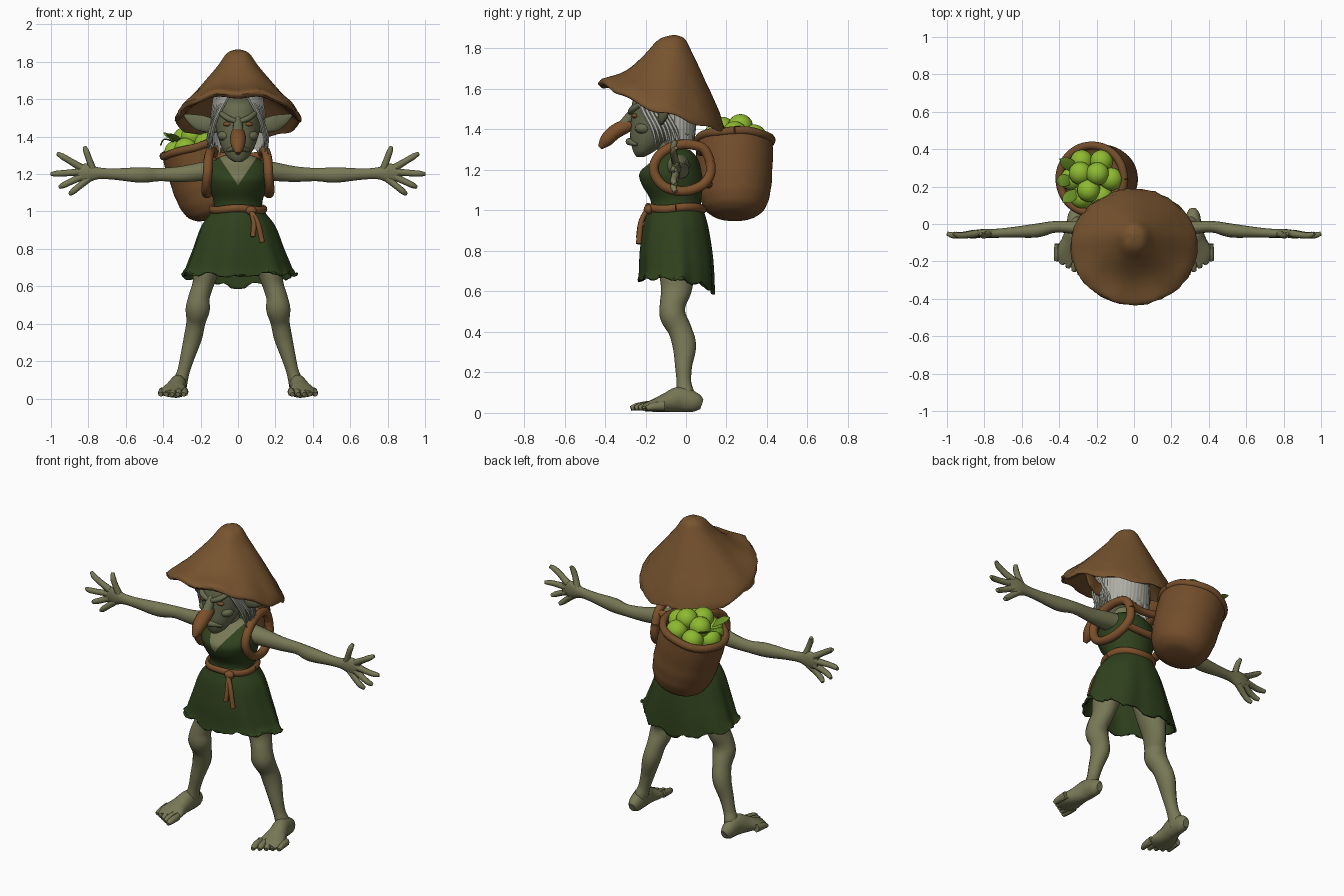
import bpy, bmesh, math, random
from mathutils import Vector

random.seed(4)
if "Cube" in bpy.data.objects:
    bpy.data.objects.remove(bpy.data.objects["Cube"])


def material(name, *rgb):
    m = bpy.data.materials.new(name)
    m.use_nodes = True
    m.diffuse_color = (*rgb, 1)
    m.node_tree.nodes["Principled BSDF"].inputs["Base Color"].default_value = (*rgb, 1)
    return m


SKIN = material("olive skin", .185, .185, .092)
FACE = material("face skin", .135, .145, .075)
BROWN = material("reddish brown", .2, .08, .024)
HAT = material("hat brown", .185, .088, .028)
WICKER = material("basket brown", .17, .075, .024)
CLOTH = material("dark green cloth", .028, .053, .012)
HAIR = material("grey white hair", .42, .42, .37)
APPLE = material("apple green", .27, .49, .03)
LEAF = material("leaf green", .14, .28, .02)


def finish(name, bm, *mats, angle=50):
    bmesh.ops.recalc_face_normals(bm, faces=bm.faces[:])
    me = bpy.data.meshes.new(name)
    bm.to_mesh(me)
    bm.free()
    for m in mats:
        me.materials.append(m)
    me.shade_smooth()
    me.set_sharp_from_angle(angle=math.radians(angle))
    ob = bpy.data.objects.new(name, me)
    bpy.context.collection.objects.link(ob)
    return ob


def spline(pts, steps):
    """Catmull-Rom points through rows of any width."""
    pts = [Vector(p) for p in pts]
    ext = [pts[0]] + pts + [pts[-1]]
    out = []
    for a, b, c, d in zip(ext, ext[1:], ext[2:], ext[3:]):
        for i in range(steps):
            t = i / steps
            out.append(b + (c - a) * t / 2 + (2 * a - 5 * b + 4 * c - d) * t * t / 2
                       + (3 * b - a - 3 * c + d) * t ** 3 / 2)
    return out + [pts[-1]]


def skin_rings(rings, closed=True, caps=True):
    bm = bmesh.new()
    vs = [[bm.verts.new(p) for p in r] for r in rings]
    n = len(vs[0])
    for r, q in zip(vs, vs[1:]):
        for i in range(n if closed else n - 1):
            j = (i + 1) % n
            bm.faces.new((r[i], r[j], q[j], q[i]))
    if caps and closed:
        bm.faces.new(vs[0])
        bm.faces.new(vs[-1])
    return bm


def tube(name, pts, mat, up=(0, 1, 0), seg=14, steps=5):
    """Tapered tube; each point is x, y, z, radius along up, radius across."""
    path = spline([tuple(p) + (p[3],) * (5 - len(p)) for p in pts], steps)
    centres = [Vector(p[:3]) for p in path]
    rings = []
    for i, (p, c) in enumerate(zip(path, centres)):
        t = (centres[min(i + 1, len(path) - 1)] - centres[max(i - 1, 0)]).normalized()
        n = Vector(up)
        n = (n - t * n.dot(t)).normalized()
        b = t.cross(n)
        rn, rb = max(p[3], .001), max(p[4], .001)
        rings.append([c + n * rn * math.cos(k * math.tau / seg) + b * rb * math.sin(k * math.tau / seg)
                      for k in range(seg)])
    return finish(name, skin_rings(rings), mat)


def lathe(rows, deform=None, seg=56, steps=5, arc=None, caps=True):
    """Stacked ellipses; each row is z, centre y, x radius, y radius, slope."""
    path = spline([tuple(r) + (0,) * (5 - len(r)) for r in rows], steps)
    a0, a1 = arc or (0, math.tau)
    rings = []
    for i, (z, cy, rx, ry, slope) in enumerate(path):
        ring = []
        for k in range(seg):
            a = a0 + (a1 - a0) * k / (seg - 1 if arc else seg)
            x, y = rx * math.cos(a), ry * math.sin(a)
            co = Vector((x, cy + y, z - slope * y))
            ring.append(deform(co, a, i / (len(path) - 1)) if deform else co)
        rings.append(ring)
    return skin_rings(rings, arc is None, caps)


def ball(name, loc, size, mat):
    bm = bmesh.new()
    bmesh.ops.create_uvsphere(bm, u_segments=18, v_segments=12, radius=1)
    for v in bm.verts:
        v.co = Vector(loc) + Vector(v.co[i] * size[i] for i in range(3))
    return finish(name, bm, mat)


# Hat: tilted, drooping, ragged cone with an inner side
def hat_shape(co, a, t):
    rim = math.exp(-((t - .56) * 7) ** 2)
    co.z += rim * (.009 * math.sin(9 * a) - .03 * math.cos(a) ** 2) + .01 * t * math.sin(5 * a)
    r = 1 + rim * random.uniform(-.025, .01)
    return Vector((co.x * r, -.12 + (co.y + .12) * r, co.z))


finish("hat", lathe([(1.866, -.06, .01, .01), (1.845, -.07, .06, .065), (1.77, -.085, .115, .12, .02),
                     (1.66, -.1, .215, .2, .17), (1.545, -.12, .33, .302, .36), (1.51, -.12, .325, .298, .36),
                     (1.575, -.11, .23, .21, .24), (1.63, -.1, .12, .12), (1.64, -.1, .01, .01)], hat_shape), HAT)

# Head and facial features
finish("head", lathe([(1.265, -.225, .02, .02), (1.29, -.21, .055, .05), (1.35, -.175, .09, .1),
                      (1.43, -.135, .115, .138), (1.52, -.12, .122, .148), (1.58, -.1, .11, .14),
                      (1.62, -.1, .04, .04)]), FACE)
tube("neck", [(0, -.05, 1.22, .065), (0, -.08, 1.3, .055), (0, -.12, 1.38, .06)], SKIN)
tube("nose_bridge", [(0, -.24, 1.52, .015), (0, -.275, 1.465, .025), (0, -.31, 1.415, .03)], FACE, up=(1, 0, 0))
tube("nose", [(0, -.27, 1.425, .03), (0, -.31, 1.41, .04, .036), (0, -.355, 1.385, .042, .037),
              (0, -.395, 1.345, .034, .033), (0, -.425, 1.31, .012)], BROWN, up=(1, 0, 0))
tube("lips", [(-.06, -.24, 1.325, .008), (0, -.28, 1.34, .018), (.06, -.24, 1.325, .008)], FACE)

for s, side in ((1, "left"), (-1, "right")):
    def mir(pts):
        return [(p[0] * s,) + tuple(p[1:]) for p in pts]

    ball(side + "_eye", (.055 * s, -.252, 1.467), (.026, .014, .012), BROWN)
    ball(side + "_cheek", (.065 * s, -.21, 1.405), (.045, .042, .03), FACE)
    tube(side + "_brow", mir([(.012, -.275, 1.482, .012), (.06, -.262, 1.502, .016), (.11, -.2, 1.54, .01)]), FACE)

    # Pointed ear, brown at the back
    ear = tube(side + "_ear", mir([(.09, -.12, 1.45, .02, .03), (.17, -.12, 1.465, .018, .043),
                                   (.23, -.1, 1.485, .014, .036), (.295, -.075, 1.52, .003)]), FACE)
    ear.data.materials.append(BROWN)
    for f in ear.data.polygons:
        f.material_index = int(f.normal.y > .1)

    # Locks of hair beside the face
    for i in range(7):
        d = i * .012
        tube(f"{side}_lock_{i + 1}", mir([
            (.05 + d, -.255 + d, 1.62, .012), (.115 + d / 3, -.215 + 1.5 * d, 1.5, .011),
            (.15 + random.uniform(-.01, .01), -.165 + 1.6 * d, 1.4, .009),
            (.15 + random.uniform(-.02, .02), -.145 + 1.6 * d, 1.29 + random.uniform(0, .06), .002)]), HAIR, seg=6)

    # Arm, palm and spread fingers
    tube(side + "_arm", mir([(.09, -.04, 1.225, .06, .055), (.18, -.035, 1.215, .053, .052),
                             (.3, -.022, 1.2, .036, .043), (.42, -.015, 1.197, .031, .036),
                             (.52, -.035, 1.195, .037, .042), (.66, -.045, 1.2, .027, .031),
                             (.745, -.05, 1.204, .024, .032), (.81, -.05, 1.205, .023, .052),
                             (.87, -.05, 1.205, .014, .04)]), SKIN)
    tips = ((.82, 1.345, .775, 1.22), (.965, 1.31, .84, 1.235), (1, 1.2, .85, 1.21),
            (.955, 1.13, .84, 1.185), (.9, 1.092, .8, 1.175))
    for i, (x, z, bx, bz) in enumerate(tips):
        tube(f"{side}_finger_{i + 1}", mir([
            (bx, -.05, bz, .02), (x * .5 + bx * .5, -.06, z * .5 + bz * .5, .017),
            (x * .8 + bx * .2, -.06, z * .8 + bz * .2, .016), (x, -.05, z, .01)]), SKIN, seg=8, steps=4)

    # Leg, foot and toes
    tube(side + "_leg", mir([(.12, -.05, .84, .09, .08), (.165, -.045, .7, .088, .072),
                             (.187, -.048, .61, .076, .058), (.208, -.065, .54, .064, .058),
                             (.215, -.065, .48, .064, .066), (.225, -.03, .41, .058, .052),
                             (.24, -.008, .33, .058, .05), (.268, -.012, .23, .042, .04),
                             (.29, -.01, .15, .036, .034), (.305, -.005, .1, .045, .038),
                             (.315, -.005, .05, .045, .04)]), SKIN)
    tube(side + "_foot", mir([(.315, .078, .042, .025, .02), (.316, .045, .052, .048, .038),
                              (.32, -.03, .066, .062, .046), (.332, -.09, .052, .05, .056),
                              (.342, -.15, .038, .034, .075), (.338, -.205, .027, .02, .062)]), SKIN, up=(0, 0, 1))
    for i in range(5):
        x = .283 + .031 * i
        tip = -.272 + .019 * i
        tube(f"{side}_toe_{i + 1}", mir([(x, tip + .09, .036, .024, .018), (x + .003, tip + .03, .03, .019),
                                         (x + .008, tip, .022, .012)]), SKIN, up=(0, 0, 1), seg=8)

    # Closed shoulder strap loop
    tube(side + "_strap", mir([(.125, .12, 1.24, .025), (.13, .08, 1.31, .025), (.145, -.03, 1.325, .025),
                               (.158, -.125, 1.28, .025), (.163, -.16, 1.2, .025), (.17, -.11, 1.12, .025),
                               (.165, -.01, 1.095, .025), (.145, .08, 1.125, .025), (.13, .12, 1.18, .025),
                               (.125, .12, 1.24, .025)]), BROWN, up=(1, 0, 0), seg=10)

# Band joining the straps to the basket
tube("strap_band", [(-.13, .09, 1.3, .022), (0, .075, 1.29, .022), (.13, .09, 1.3, .022)], BROWN, seg=10)
tube("lower_strap_band", [(-.14, .1, 1.14, .022), (0, .11, 1.13, .022), (.135, .1, 1.14, .022)], BROWN, seg=10)


# Hair at the sides and back, ragged at the bottom
def hair_shape(co, a, t):
    co.z += random.uniform(-.03, .05) * max(0, t - .75) * 4
    k = 1 + .018 * math.sin(40 * a)
    return Vector((co.x * k, co.y * k, co.z))


finish("back_hair", lathe([(1.62, -.09, .1, .11), (1.53, -.085, .14, .142), (1.42, -.08, .148, .13),
                           (1.33, -.07, .145, .11)], hair_shape, seg=90,
                          arc=(math.radians(-15), math.radians(195))), HAIR)

# Bodice, cut along a V neckline
bm = lathe([(.98, -.05, .135, .13), (1.05, -.05, .13, .125), (1.13, -.068, .155, .152),
            (1.19, -.075, .165, .152), (1.25, -.05, .15, .11), (1.29, -.045, .1, .075), (1.305, -.045, .05, .045)])
for s in (1, -1):
    bmesh.ops.bisect_plane(bm, geom=bm.verts[:] + bm.edges[:] + bm.faces[:],
                           plane_co=(0, 0, 1.14), plane_no=(1.5 * s, 0, -1))
for f in bm.faces:
    c = f.calc_center_median()
    f.material_index = int(c.y < -.06 and c.z - 1.14 > 1.5 * abs(c.x))
finish("bodice", bm, CLOTH, SKIN)


# Skirt with folds and a torn hem
def skirt_shape(co, a, t):
    k = 1 + .035 * t * math.sin(7 * a + 1) + .012 * t * math.sin(13 * a)
    hem = max(0, t - .8) * 5
    co.z += hem * (.01 * math.sin(11 * a) + random.uniform(-.006, .006) + .045 * abs(math.cos(a)))
    return Vector((co.x * k, -.045 + (co.y + .045) * k, co.z))


skirt = finish("skirt", lathe([(1.04, -.05, .12, .12), (.99, -.05, .148, .14), (.92, -.05, .198, .16),
                               (.8, -.048, .242, .178), (.7, -.045, .28, .184), (.62, -.045, .302, .188, .16)],
                              skirt_shape, seg=96, caps=False), CLOTH)
skirt.modifiers.new("thickness", "SOLIDIFY").thickness = .012

# Belt with knot and hanging ends
ring = [i * math.tau / 16 for i in range(17)]
tube("belt", [(.142 * math.cos(a), -.05 + .138 * math.sin(a), 1.012 + .006 * math.sin(3 * a), .02, .015)
              for a in ring], BROWN, up=(0, 0, 1), seg=8, steps=3)
ball("belt_knot", (.07, -.185, 1.005), (.03, .024, .024), BROWN)
for i, (x, z) in enumerate(((.13, .835), (.08, .865))):
    tube(f"belt_end_{i + 1}", [(.07, -.195, 1.0, .012), (.085 + .02 * (1 - i), -.222, .94, .014),
                               (x, -.233, z, .014)], BROWN, seg=8)

# Basket leaning to the right, with a rolled rim
TILT = math.radians(16)
U = Vector((math.cos(TILT), 0, math.sin(TILT)))
N = Vector((-math.sin(TILT), 0, math.cos(TILT)))


def place(x, y, z):
    return Vector((-.225, .24, 1.345)) + U * x + Vector((0, y, 0)) + N * z


def basket_shape(co, a, t):
    k = 1 + .006 * math.sin(60 * t)
    return place(co.x * k, co.y * k, co.z)


rows = [(-.395, .03), (-.385, .1), (-.345, .15), (-.27, .176), (-.16, .186), (0, .188), (0, .165), (-.06, .155),
        (-.07, .01)]
finish("basket", lathe([(z, 0, r, r) for z, r in rows], basket_shape), WICKER)
tube("basket_rim", [(*place(.18 * math.cos(a), .18 * math.sin(a), .003 * math.sin(5 * a)), .022) for a in ring],
     WICKER, up=N, seg=10, steps=3)

# Apples and leaves heaped in the basket
spots = [(.11 * math.cos(i * math.tau / 6), .11 * math.sin(i * math.tau / 6), .005) for i in range(6)]
spots += [(.055 * math.cos(i * math.tau / 3 + .5), .06 * math.sin(i * math.tau / 3 + .5), .06) for i in range(3)]
for i, p in enumerate(spots):
    ball(f"apple_{i + 1}", place(*p), (.062, .062, .06), APPLE)
for i, (a, lift) in enumerate(((2.5, .12), (3.2, .06), (3.9, .11))):
    d = Vector((math.cos(a), math.sin(a)))
    pts = ((.08, .03, .006), (.12, .07, .03), (.155, .07 + lift / 4, .028), (.18, lift, .002))
    tube(f"leaf_{i + 1}", [(*place(d.x * r, d.y * r, h), .004, w) for r, h, w in pts], LEAF, up=N, seg=8)
